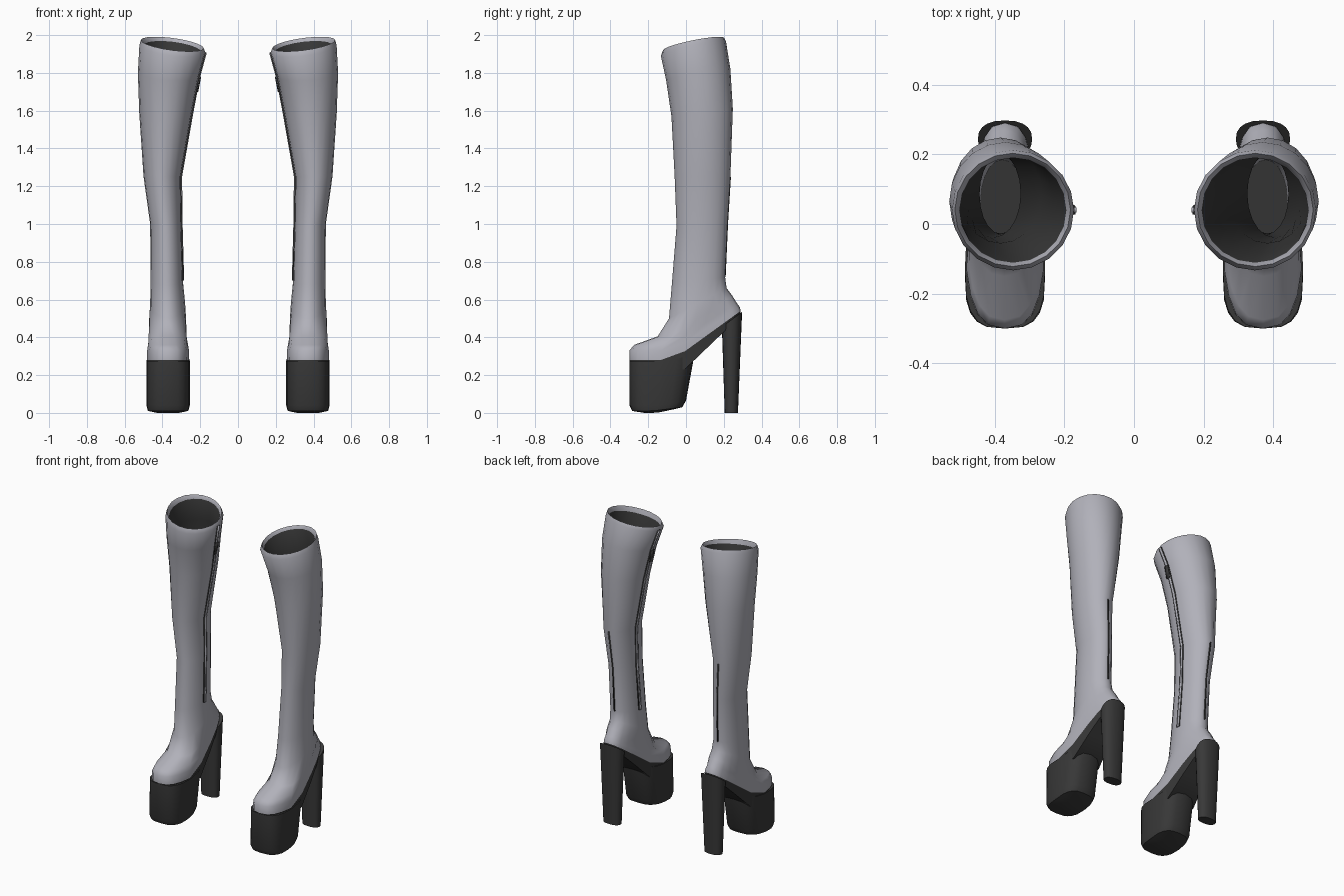
import bpy, bmesh, math

cube = bpy.data.objects.get("Cube")
if cube:
    bpy.data.objects.remove(cube, do_unlink=True)

SIDES = 20


def material(name, color):
    mat = bpy.data.materials.new(name)
    mat.use_nodes = True
    mat.diffuse_color = color
    mat.node_tree.nodes["Principled BSDF"].inputs["Base Color"].default_value = color
    return mat


def ring_points(yf, zf, yb, zb, xi, xo, bend=0, power=2, taper=0):
    """Closed section from front to back; bend keeps the front part level, taper narrows the heel."""
    points = []
    for i in range(SIDES):
        a = 2 * math.pi * i / SIDES
        s, c = math.sin(a), -math.cos(a)
        s = math.copysign(abs(s) ** (2 / power), s)
        c = math.copysign(abs(c) ** (2 / power), c)
        t = (c + 1) / 2
        width = 1 - taper * min(1, max(0, 2 * t - 0.6))
        x = (xi + xo) / 2 + s * width * (xo - xi) / 2
        y = yf + (yb - yf) * t
        z = zf + (zb - zf) * max(0, (t - bend) / (1 - bend))
        z += max(0, zf - 1.6) * 0.4 * s * (xo - xi) / 2
        points.append((x, y, z))
    return points


def finish(name, bm, mats, angle=40):
    """Turn a bmesh into a mirrored, smooth shaded object."""
    mesh = bpy.data.meshes.new(name)
    bmesh.ops.recalc_face_normals(bm, faces=bm.faces)
    bm.to_mesh(mesh)
    bm.free()
    for mat in mats:
        mesh.materials.append(mat)
    mesh.shade_smooth()
    mesh.set_sharp_from_angle(angle=math.radians(angle))
    obj = bpy.data.objects.new(name, mesh)
    bpy.context.scene.collection.objects.link(obj)
    mirror = obj.modifiers.new("Mirror", "MIRROR")
    mirror.use_mirror_merge = False
    return obj


def loft(name, rings, mats, dark_bands=(), dark_end=False, angle=40):
    """Skin a stack of sections and close both ends with crosswise strips."""
    bm = bmesh.new()
    loops = [[bm.verts.new(p) for p in ring_points(*r)] for r in rings]
    for band, (low, high) in enumerate(zip(loops, loops[1:])):
        for i in range(SIDES):
            j = (i + 1) % SIDES
            face = bm.faces.new((low[i], low[j], high[j], high[i]))
            face.material_index = int(band in dark_bands)
    for end, loop in enumerate((loops[0], loops[-1])):
        for i in range(SIDES // 2):
            corners = [loop[i], loop[i + 1], loop[-i - 1], loop[-i]]
            face = bm.faces.new(list(dict.fromkeys(corners)))
            face.material_index = int(end == 1 and dark_end)
    return finish(name, bm, mats, angle)


def strip(name, path, across, mat):
    """Thin ribbon along a path; across is its half width vector."""
    bm = bmesh.new()
    rows = [[bm.verts.new([p[k] + side * across[k] for k in range(3)])
             for side in (-1, 1)] for p in path]
    for a, b in zip(rows, rows[1:]):
        bm.faces.new((a[0], a[1], b[1], b[0]))
    obj = finish(name, bm, [mat])
    thick = obj.modifiers.new("Thickness", "SOLIDIFY")
    thick.thickness = 0.006
    thick.offset = 0
    return obj


leather = material("grey leather", (0.44, 0.44, 0.49, 1))
rubber = material("black rubber", (0.04, 0.04, 0.04, 1))

# Foot and shaft sections, from the sole seam up to the opening
foot = [
    (-0.30, 0.28, 0.29, 0.54, 0.255, 0.485, 0.39, 2.8, 0.25),
    (-0.30, 0.33, 0.285, 0.56, 0.255, 0.485, 0.39, 2.7, 0.25),
    (-0.275, 0.36, 0.27, 0.58, 0.265, 0.478, 0.35, 2.6, 0.2),
    (-0.15, 0.405, 0.245, 0.62, 0.27, 0.475, 0.2, 2.3, 0.1),
    (-0.09, 0.50, 0.215, 0.66, 0.28, 0.465),
]
shaft = [
    (-0.075, 0.68, 0.207, 0.72, 0.292, 0.463),
    (-0.05, 0.99, 0.22, 1.01, 0.30, 0.465),
    (-0.06, 1.25, 0.235, 1.25, 0.303, 0.50),
    (-0.077, 1.57, 0.248, 1.61, 0.243, 0.523),
    (-0.105, 1.76, 0.235, 1.82, 0.207, 0.53),
    (-0.133, 1.89, 0.212, 1.965, 0.172, 0.522),
]
lip = (-0.122, 1.92, 0.203, 1.985, 0.182, 0.514)


def inset(ring, d=0.022):
    yf, zf, yb, zb, xi, xo = ring
    return (yf + d, zf, yb - d, zb, xi + d, xo - d)


lining = [inset(r) for r in reversed(shaft)]
first = len(foot) + len(shaft) + 1
loft("boot_upper", foot + shaft + [lip] + lining, [leather, rubber],
     range(first, first + 4), True, 60)

# Thin arched sole under the foot
loft("arched_sole", [
    foot[0],
    (-0.297, 0.22, 0.285, 0.51, 0.258, 0.482, 0.48, 2.8, 0.28),
], [rubber])

# Platform block under the toes
loft("platform", [
    (-0.30, 0.275, 0.045, 0.31, 0.255, 0.485, 0.6, 3),
    (-0.30, 0.04, 0.0, 0.065, 0.255, 0.485, 0.6, 3),
    (-0.285, 0.01, -0.02, 0.03, 0.262, 0.478, 0.4, 3),
    (-0.22, 0.0, -0.06, 0.02, 0.31, 0.43, 0.4, 3),
], [rubber])

# Tall block heel
loft("heel", [
    (0.19, 0.455, 0.297, 0.535, 0.292, 0.448, 0, 2.4),
    (0.205, 0.0, 0.275, 0.0, 0.31, 0.43, 0, 2.4),
], [rubber])

# Zip along the inner side: dark tape, pale teeth cover and a pull
zip_path = [(r[4] - 0.001, (r[0] + r[2]) / 2, ring_points(*r)[3 * SIDES // 4][2])
            for r in shaft]
strip("zip_tape", zip_path, (0, 0.012, 0), rubber)
strip("zip_cover", [(x - 0.003, y, z) for x, y, z in zip_path], (0, 0.007, 0), leather)
x, y, z = zip_path[-2]
strip("zip_pull", [(x - 0.008, y, z), (x + 0.008, y, z - 0.08)], (0, 0.014, 0), rubber)

# Seam down the back of the calf
strip("back_seam", [(0.5 * (r[4] + r[5]), r[2], r[3]) for r in shaft[:3]],
      (0.004, 0, 0), rubber)
